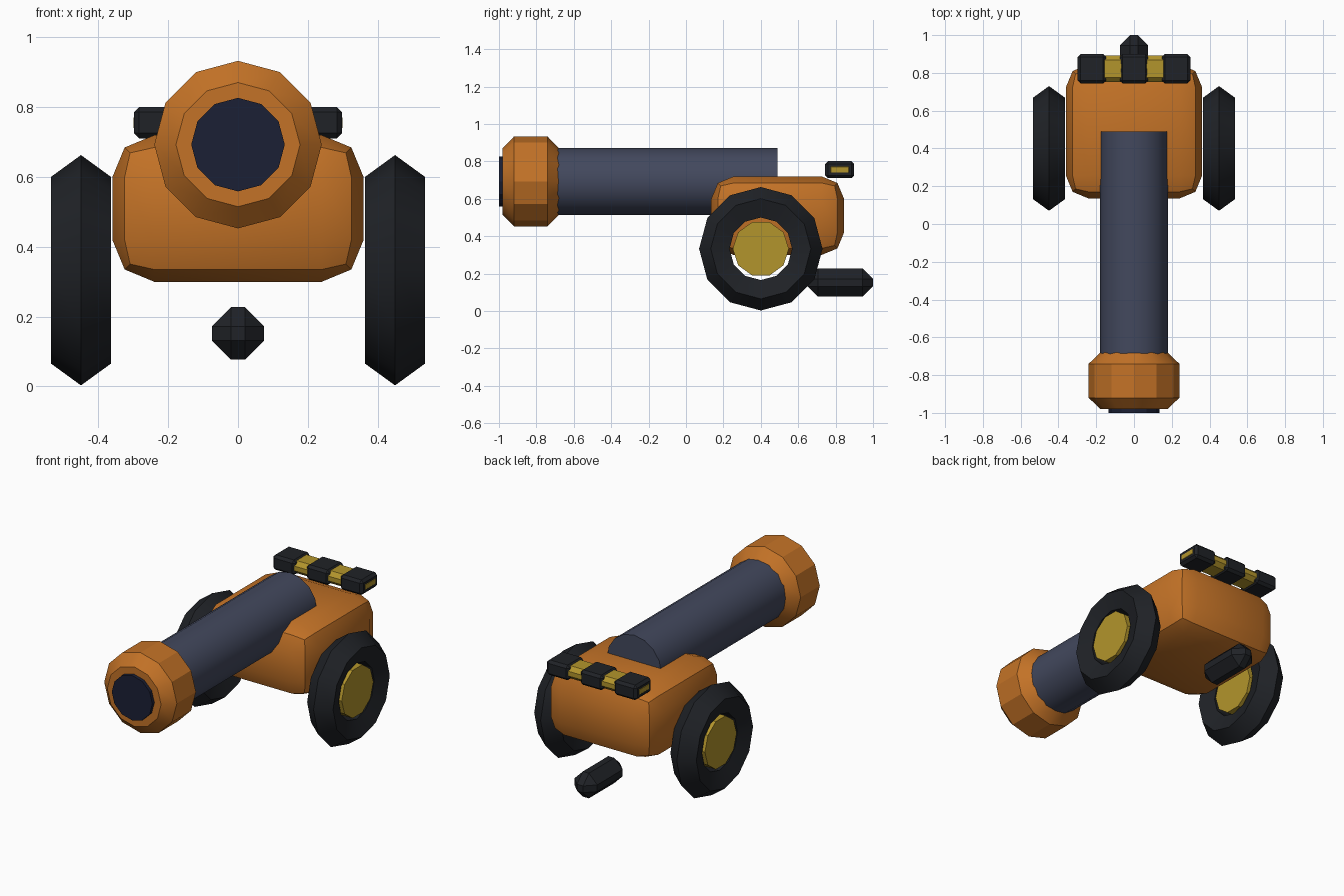
import bpy
from math import radians

if "Cube" in bpy.data.objects:
    bpy.data.objects.remove(bpy.data.objects["Cube"])


def material(name, rgb):
    m = bpy.data.materials.new(name)
    m.diffuse_color = (*rgb, 1)
    m.use_nodes = True
    m.node_tree.nodes["Principled BSDF"].inputs["Base Color"].default_value = m.diffuse_color
    return m


ORANGE = material("orange_paint", (0.55, 0.17, 0.02))
STEEL = material("blue_steel", (0.055, 0.065, 0.11))
BORE = material("bore_dark", (0.011, 0.014, 0.035))
BLACK = material("black_rubber", (0.014, 0.016, 0.02))
YELLOW = material("yellow_metal", (0.45, 0.30, 0.025))

ALONG_Y = (radians(90), 0, 0)
ALONG_X = (0, radians(90), 0)


def finish(name, mat, bevel=0, segments=1):
    """Name, colour, bevel and shade the active object."""
    ob = bpy.context.object
    ob.name = ob.data.name = name
    ob.data.materials.append(mat)
    bpy.ops.object.transform_apply(location=False, rotation=True, scale=True)
    if bevel:
        mod = ob.modifiers.new("Bevel", 'BEVEL')
        mod.width = bevel
        mod.segments = segments
        mod.limit_method = 'ANGLE'
        mod.angle_limit = radians(45)
        bpy.ops.object.modifier_apply(modifier=mod.name)
    bpy.ops.object.shade_smooth_by_angle(angle=radians(25))
    return ob


def box(name, loc, size, mat, bevel=0, segments=1):
    bpy.ops.mesh.primitive_cube_add(size=1, location=loc)
    bpy.context.object.scale = size
    return finish(name, mat, bevel, segments)


def cylinder(name, loc, radius, depth, sides, rot, mat, bevel=0):
    bpy.ops.mesh.primitive_cylinder_add(vertices=sides, radius=radius, depth=depth,
                                        location=loc, rotation=rot)
    return finish(name, mat, bevel)


# Barrel, flared muzzle ring and dark bore
AXIS_Z = 0.693
cylinder("barrel", (0, -0.13, AXIS_Z), 0.18, 1.24, 16, ALONG_Y, STEEL)
cylinder("muzzle_ring", (0, -0.83, AXIS_Z), 0.24, 0.30, 12, ALONG_Y, ORANGE, 0.06)
cylinder("bore", (0, -0.93, AXIS_Z), 0.134, 0.14, 12, ALONG_Y, BORE)

# Carriage body
box("carriage_body", (0, 0.49, 0.51), (0.72, 0.71, 0.42), ORANGE, 0.12, 2)

# Tail skid
box("tail_skid", (0, 0.825, 0.152), (0.15, 0.35, 0.15), BLACK, 0.055)

# Rear handle: yellow bar with three black grips
box("handle_bar", (0, 0.822, 0.756), (0.60, 0.14, 0.075), YELLOW, 0.0235)
for label, x in (("left", -0.223), ("middle", 0), ("right", 0.223)):
    box(f"handle_grip_{label}", (x, 0.822, 0.756), (0.15, 0.155, 0.09), BLACK, 0.015)

# Wheels: low-poly tyre and hub on each side
for label, s in (("left", -1), ("right", 1)):
    centre = (s * 0.45, 0.4, 0.333)
    bpy.ops.mesh.primitive_torus_add(major_radius=0.24, minor_radius=0.09,
                                     major_segments=12, minor_segments=5,
                                     location=centre, rotation=ALONG_X)
    finish(f"tyre_{label}", BLACK)
    cylinder(f"hub_{label}", centre, 0.15, 0.12, 10, ALONG_X, YELLOW)
